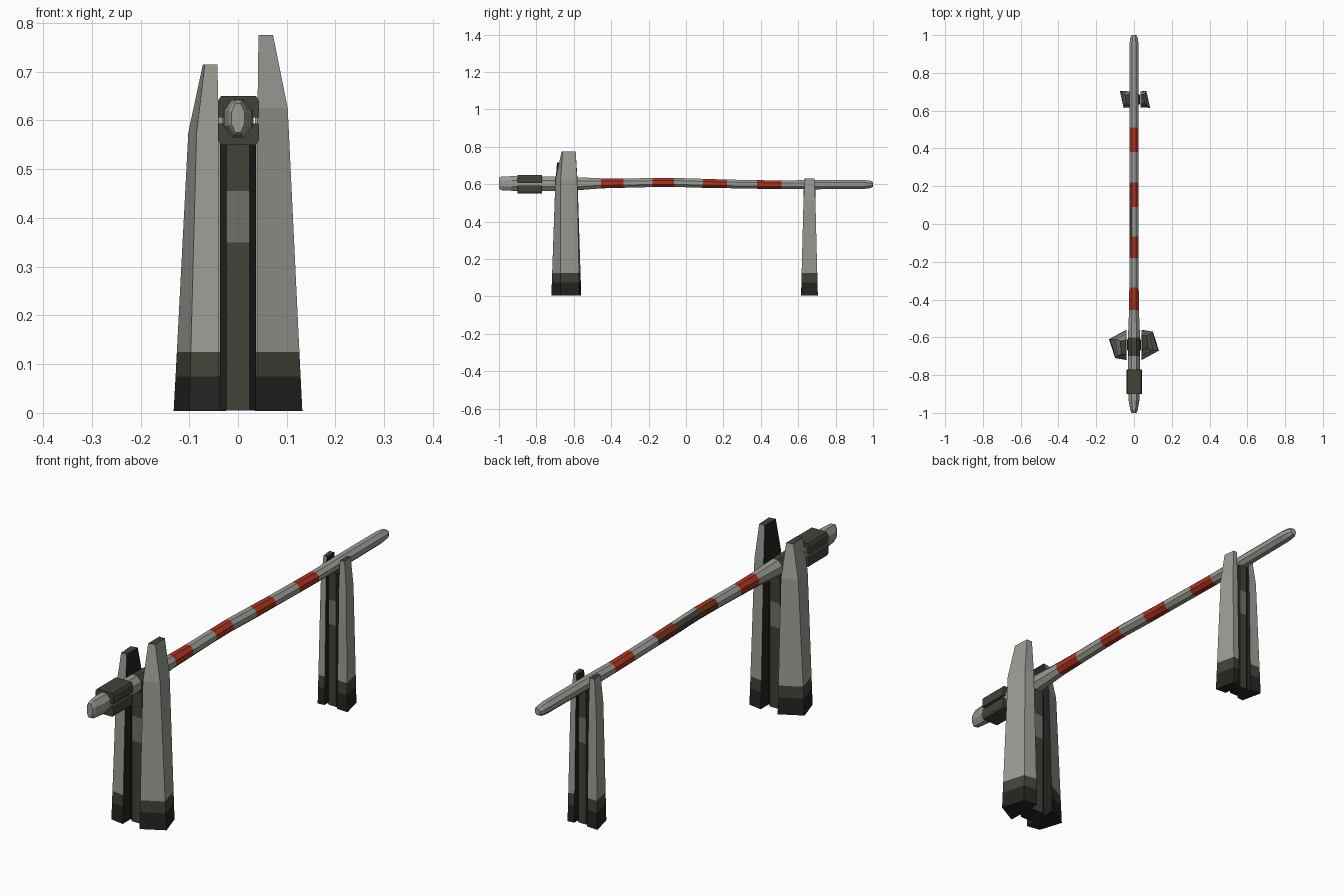
import bpy, bmesh, math
from mathutils import Vector

if "Cube" in bpy.data.objects:
    bpy.data.objects.remove(bpy.data.objects["Cube"])


def material(name, rgb):
    m = bpy.data.materials.new(name)
    m.diffuse_color = (*rgb, 1)
    m.use_nodes = True
    m.node_tree.nodes["Principled BSDF"].inputs["Base Color"].default_value = m.diffuse_color
    return m


MATS = [material("pale grey", (0.33, 0.335, 0.305)),
        material("stripe red", (0.40, 0.035, 0.018)),
        material("dark grey", (0.055, 0.055, 0.042)),
        material("charcoal", (0.017, 0.017, 0.015)),
        material("dirty red", (0.15, 0.035, 0.015)),
        material("mid grey", (0.16, 0.16, 0.145))]
PALE, RED, DARK, BLACK, BROWN, MID = range(6)


def loft(name, rings, colour):
    """Skin equal-length rings of points, cap both ends, colour faces by rule."""
    bm = bmesh.new()
    vr = [[bm.verts.new(p) for p in r] for r in rings]
    n = len(rings[0])
    for a, b in zip(vr, vr[1:]):
        for i in range(n):
            j = (i + 1) % n
            bm.faces.new((a[i], a[j], b[j], b[i]))
    bm.faces.new(vr[0])
    bm.faces.new(vr[-1])
    bmesh.ops.recalc_face_normals(bm, faces=bm.faces[:])
    for f in bm.faces:
        f.material_index = colour(f.calc_center_median(), f.normal)
    me = bpy.data.meshes.new(name)
    bm.to_mesh(me)
    bm.free()
    for m in MATS:
        me.materials.append(m)
    ob = bpy.data.objects.new(name, me)
    bpy.context.collection.objects.link(ob)
    return ob


def mix(a, b, t):
    return [tuple(p + (q - p) * t for p, q in zip(u, v)) for u, v in zip(a, b)]


# Tapered side posts: four-sided, flat inner face, soiled foot
def post(name, cx, cy, side, base, knee, tip, zk, zt):
    bands = [(0.004, base)]
    for z in (0.075, 0.125):
        bands.append((z, mix(base, knee, z / zk)))
    bands += [(zk, knee), (zt, tip)]
    rings = [[(cx + side * x, cy + side * y, z) for x, y in pts] for z, pts in bands]

    def colour(c, n):
        if n.x * side < -0.8:
            return BLACK
        if c.z < 0.07:
            return BLACK
        if c.z < 0.125 or n.z > 0.8:
            return DARK
        return PALE
    loft(name, rings, colour)


F_BASE = [(0.132, -0.03), (0.04, -0.08), (0.04, 0.08), (0.10, 0.07)]
F_KNEE = [(0.102, -0.03), (0.04, -0.058), (0.04, 0.06), (0.085, 0.058)]
F_TIP = [(0.072, -0.02), (0.042, -0.025), (0.042, 0.05), (0.068, 0.05)]
R_BASE = [(0.08, -0.045), (0.03, -0.042), (0.03, 0.042), (0.06, 0.045)]
R_KNEE = [(0.066, -0.032), (0.03, -0.032), (0.03, 0.032), (0.055, 0.032)]
R_TIP = [(0.052, -0.024), (0.03, -0.024), (0.03, 0.026), (0.046, 0.026)]

post("front_right_post", 0, -0.64, 1, F_BASE, F_KNEE, F_TIP, 0.625, 0.775)
post("front_left_post", 0, -0.64, -1, F_BASE, F_KNEE, F_TIP, 0.575, 0.715)
post("rear_right_post", 0.005, 0.66, 1, R_BASE, R_KNEE, R_TIP, 0.51, 0.63)
post("rear_left_post", 0.005, 0.66, -1, R_BASE, R_KNEE, R_TIP, 0.51, 0.63)


# Chamfered centre posts that carry the pole
def centre_post(name, cx, cy, w, d, top):
    c = w * 0.35
    prof = [(w, d - c), (w - c, d), (c - w, d), (-w, d - c),
            (-w, c - d), (c - w, -d), (w - c, -d), (w, c - d)]
    rings = [[(cx + x, cy + y, z) for x, y in prof]
             for z in (0.005, 0.12, 0.35, 0.455, top - 0.04, top)]

    def colour(p, n):
        if abs(n.y) > 0.9:
            return MID if 0.35 < p.z < 0.455 else DARK
        return BLACK
    loft(name, rings, colour)


centre_post("front_centre_post", 0, -0.64, 0.037, 0.04, 0.565)
centre_post("rear_centre_post", 0.005, 0.66, 0.026, 0.032, 0.572)

# Slightly crooked eight-sided pole: y, height, half width, half height
STATIONS = [(-1, .605, .013, .030), (-.985, .605, .02, .037), (-.93, .604, .029, .039),
            (-.70, .603, .032, .038), (-.60, .602, .032, .036), (-.455, .605, .026, .027),
            (-.335, .606, .025, .025), (-.18, .609, .025, .024), (-.065, .610, .025, .024),
            (.09, .605, .025, .024), (.22, .602, .025, .023), (.38, .599, .025, .023),
            (.51, .597, .025, .023), (.68, .598, .025, .025), (.95, .599, .024, .024),
            (.985, .599, .02, .020), (1, .599, .012, .013)]
STRIPES = [(-.455, -.335), (-.18, -.065), (.09, .22), (.38, .51)]


def pole_colour(c, n):
    grimy = -0.2 < c.y < 0.3 and n.x < -0.3
    if any(a < c.y < b for a, b in STRIPES):
        return BROWN if grimy else RED
    if grimy or -0.70 < c.y < -0.60:
        return DARK
    return PALE


rings = []
for y, z, rx, rz in STATIONS:
    ring = []
    for i in range(8):
        a = math.radians(22.5 + 45 * i)
        ring.append((rx / 0.924 * math.cos(a), y, z + rz / 0.924 * math.sin(a)))
    rings.append(ring)
loft("barrier_pole", rings, pole_colour)

# Two-part clamp around the near end of the pole
for name, s in (("clamp_upper", 1), ("clamp_lower", -1)):
    prof = [(-0.041, 0.006), (-0.041, 0.040), (-0.035, 0.050),
            (0.037, 0.050), (0.043, 0.040), (0.043, 0.006)]
    loft(name, [[(x, y, 0.60 + s * z) for x, z in prof] for y in (-0.90, -0.77)],
         lambda c, n: DARK)
